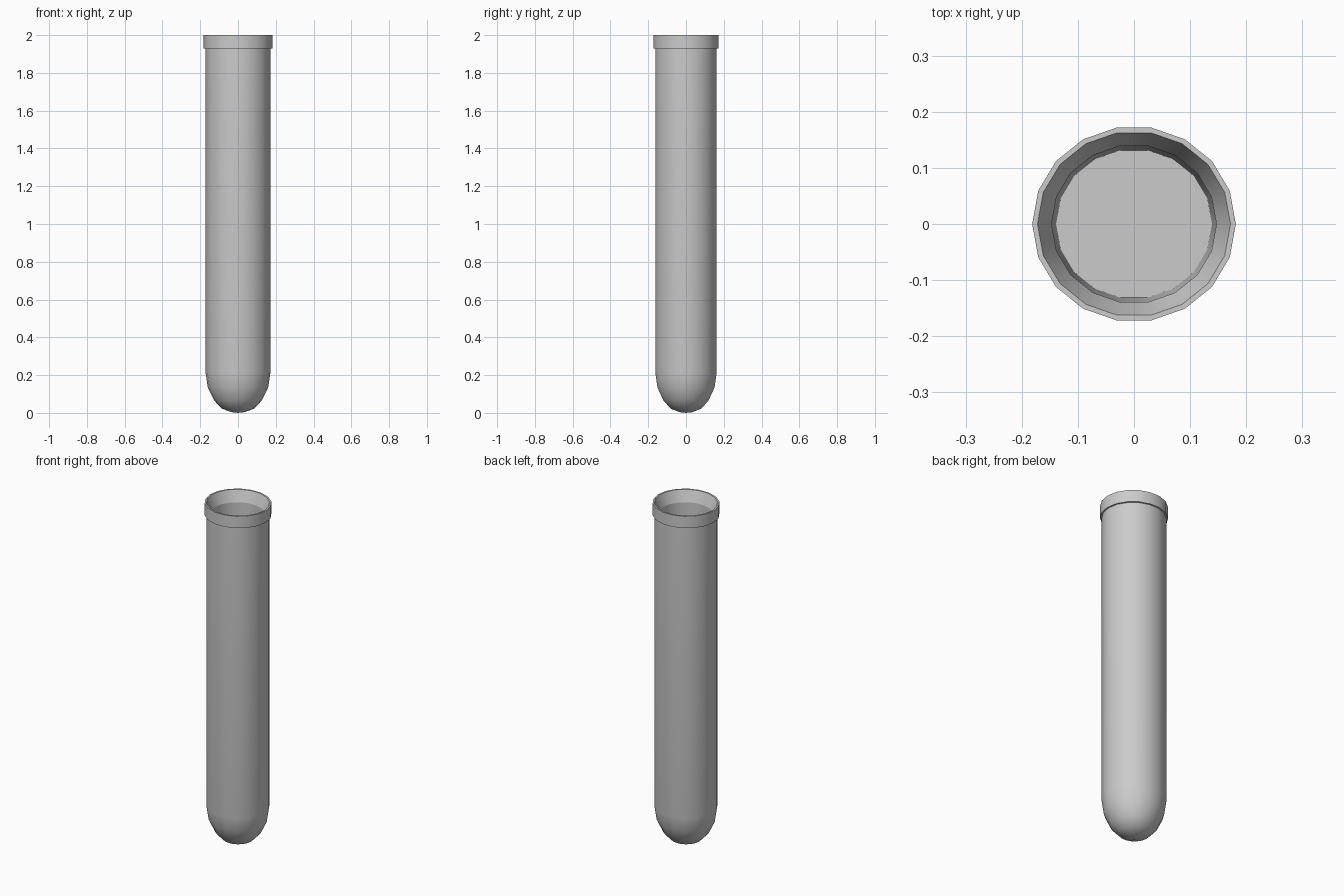
import bpy, bmesh, math

if "Cube" in bpy.data.objects:
    bpy.data.objects.remove(bpy.data.objects["Cube"])

SIDES = 18
# Closed wall profile (radius, z): outer bottom, outer wall, lip, funnel mouth, bore, floor
PROFILE = [(0.035, 0.004), (0.085, 0.022), (0.126, 0.065), (0.160, 0.135),
           (0.172, 0.215), (0.172, 1.93), (0.1815, 1.93), (0.1815, 2.0),
           (0.172, 2.0), (0.147, 1.935), (0.139, 0.2)]
Y_SCALE = 0.96  # the tube is very slightly oval


def lathe(name, profile, bottom_z):
    bm = bmesh.new()
    rings = []
    for r, z in profile:
        rings.append([bm.verts.new((r * math.cos(a), r * math.sin(a) * Y_SCALE, z))
                      for a in (2 * math.pi * i / SIDES for i in range(SIDES))])
    for lo, hi in zip(rings, rings[1:]):
        for i in range(SIDES):
            j = (i + 1) % SIDES
            bm.faces.new((lo[i], lo[j], hi[j], hi[i]))
    # Rounded tip underneath and flat floor inside
    tip = bm.verts.new((0, 0, bottom_z))
    for i in range(SIDES):
        bm.faces.new((rings[0][(i + 1) % SIDES], rings[0][i], tip))
    bm.faces.new(rings[-1])
    bmesh.ops.recalc_face_normals(bm, faces=bm.faces)
    mesh = bpy.data.meshes.new(name)
    bm.to_mesh(mesh)
    bm.free()
    obj = bpy.data.objects.new(name, mesh)
    bpy.context.collection.objects.link(obj)
    return obj


# Test tube with lip and hollow bore
tube = lathe("test_tube", PROFILE, 0.0)
bpy.context.view_layer.objects.active = tube
tube.select_set(True)
bpy.ops.object.shade_smooth_by_angle(angle=math.radians(40))

# Keep the join between the lip and the funnel crisp
mesh = tube.data
for e in mesh.edges:
    z = [mesh.vertices[v].co.z for v in e.vertices]
    r = [mesh.vertices[v].co.x ** 2 + (mesh.vertices[v].co.y / Y_SCALE) ** 2 for v in e.vertices]
    if all(abs(k - 1.935) < 1e-4 for k in z) and max(r) < 0.155 ** 2:
        e.use_edge_sharp = True
